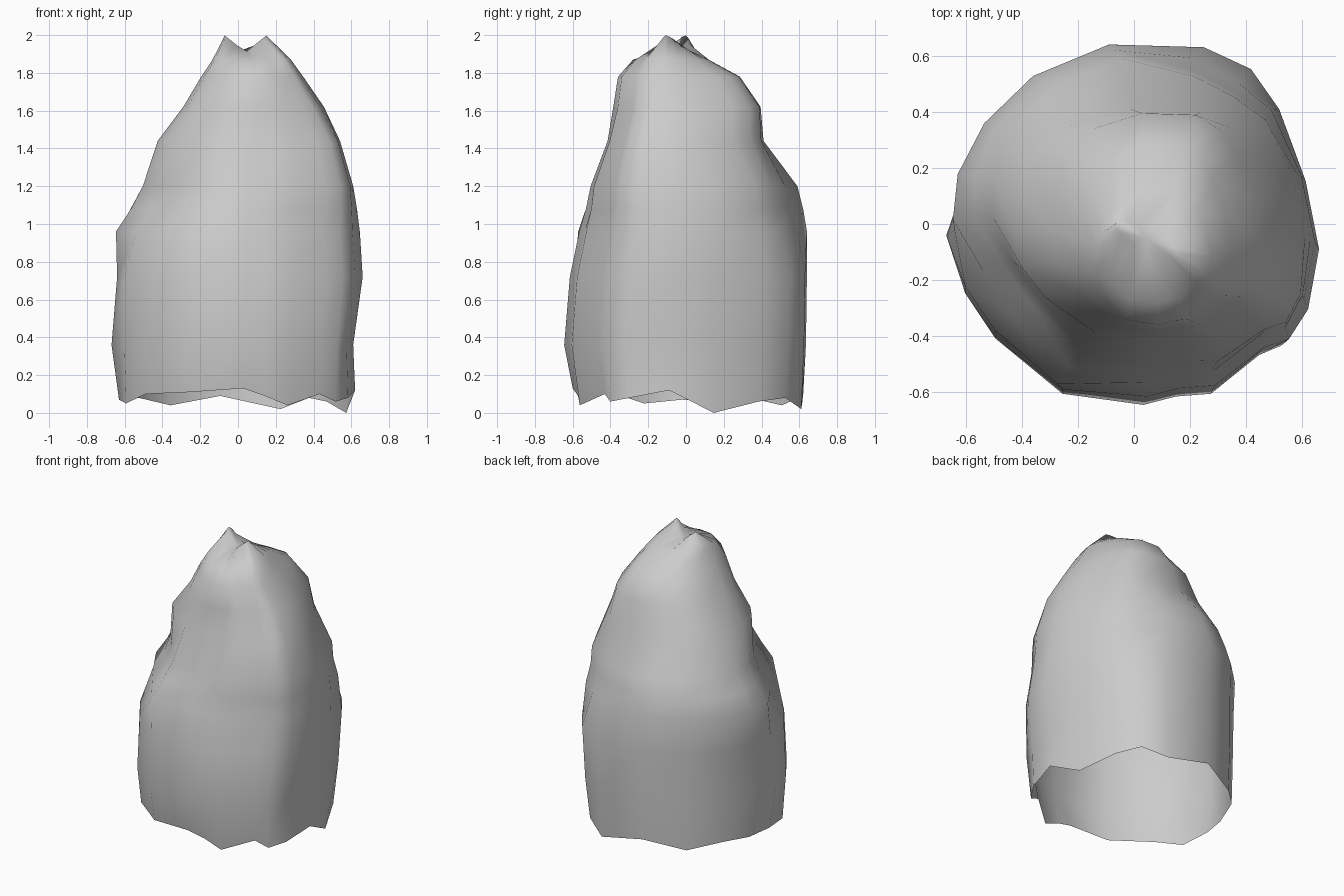
import bpy
import bmesh
from mathutils import Vector

cube = bpy.data.objects.get("Cube")
if cube:
    bpy.data.objects.remove(cube, do_unlink=True)

# Irregular plan outline of the rock, with the height of its ragged lower rim
plan = [(.66, -.10, .12), (.61, .15, .0), (.50, .40, .06), (.40, .55, .08),
        (.24, .64, .02), (-.10, .65, .09), (-.38, .53, .04), (-.56, .35, .08),
        (-.63, .15, .06), (-.67, -.03, .07), (-.63, -.24, .05), (-.52, -.40, .10),
        (-.27, -.60, .11), (.03, -.64, .13), (.15, -.61, .09), (.28, -.60, .04),
        (.46, -.46, .10), (.55, -.43, .06), (.62, -.32, .08)]

# Rings: height, then left, right, front and back extents
rings = [(.05, -.63, .62, -.60, .62), (.36, -.64, .64, -.645, .635),
         (.72, -.64, .66, -.615, .64), (.96, -.64, .645, -.565, .64),
         (1.08, -.59, .63, -.53, .62), (1.20, -.535, .61, -.505, .59),
         (1.44, -.425, .54, -.415, .405), (1.62, -.29, .455, -.385, .395),
         (1.78, -.195, .345, -.36, .285), (1.87, -.135, .28, -.28, .12)]

# Weathered swellings and hollows: centre, outward push, reach
dents = [((-.53, -.22, 1.10), -.09, .32), ((-.38, -.42, 1.20), -.03, .25),
         ((-.25, -.58, .93), .05, .25), ((-.63, .12, .96), .03, .22),
         ((-.66, -.03, .35), .03, .20), ((.63, -.20, .38), -.035, .30),
         ((-.25, .30, 1.50), .035, .30), ((.45, -.38, 1.30), .04, .35),
         ((.30, .54, 1.10), -.08, .27), ((.48, .42, .55), .025, .35)]


def fit(value, low, high, new_low, new_high):
    return new_low + (value - low) / (high - low) * (new_high - new_low)


def ring_points(index, ring):
    z, x0, x1, y0, y1 = ring
    for px, py, rim in plan:
        yield (fit(px, -.67, .66, x0, x1), fit(py, -.64, .65, y0, y1),
               z if index else rim)


def crown_points():
    # Narrow ridge with a peak at each end and a dip between them
    for px, py, _ in plan:
        x = fit(px, -.67, .66, -.07, .15)
        yield (x, -.05 - (x - .04) * .45 + py * .06, 1.91 + abs(x - .04) * .8)


bm = bmesh.new()
layers = [list(ring_points(k, r)) for k, r in enumerate(rings)] + [list(crown_points())]
loops = [[bm.verts.new(p) for p in layer] for layer in layers]
count = len(plan)
for low, high in zip(loops, loops[1:]):
    for i in range(count):
        j = (i + 1) % count
        bm.faces.new((low[i], low[j], high[j], high[i]))

# Close the crown over its central dip; the underside stays open
dip = bm.verts.new((.04, -.05, 1.91))
for i in range(count):
    bm.faces.new((loops[-1][i], loops[-1][(i + 1) % count], dip))

# Press the swellings and hollows into the flank
for centre, push, reach in dents:
    centre = Vector(centre)
    outward = Vector((centre.x, centre.y, 0)).normalized()
    for loop in loops[1:-1]:
        for v in loop:
            falloff = max(0, 1 - ((v.co - centre).length / reach) ** 2)
            v.co += outward * push * falloff

for face in bm.faces:
    face.smooth = True

mesh = bpy.data.meshes.new("rock_shell")
bm.to_mesh(mesh)
bm.free()
rock = bpy.data.objects.new("rock_shell", mesh)
bpy.context.collection.objects.link(rock)

# Plain grey stone
stone = bpy.data.materials.new("grey_stone")
stone.use_nodes = True
colour = (.6, .6, .6, 1)
stone.diffuse_color = colour
stone.node_tree.nodes["Principled BSDF"].inputs["Base Color"].default_value = colour
mesh.materials.append(stone)
